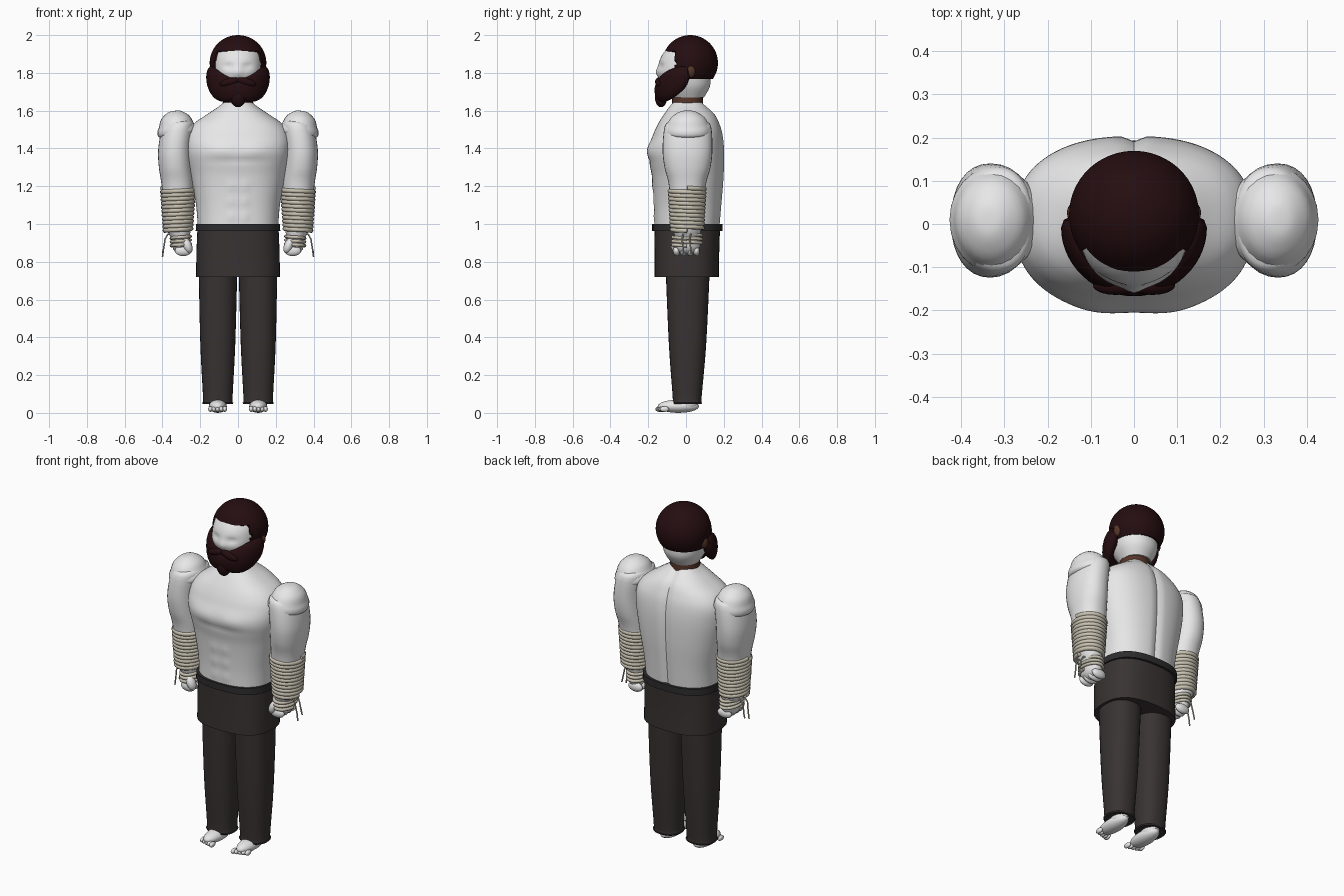
import bpy, bmesh, math
from mathutils import Vector, Matrix

cube = bpy.data.objects.get("Cube")
if cube:
    bpy.data.objects.remove(cube, do_unlink=True)


def material(name, r, g, b):
    m = bpy.data.materials.new(name)
    m.use_nodes = True
    m.diffuse_color = (r, g, b, 1)
    bsdf = m.node_tree.nodes["Principled BSDF"]
    bsdf.inputs["Base Color"].default_value = (r, g, b, 1)
    bsdf.inputs["Roughness"].default_value = 0.8
    return m


SKIN = material("pale skin", 0.8, 0.8, 0.8)
HAIR = material("dark brown hair", 0.018, 0.004, 0.005)
CLOTH = material("charcoal cloth", 0.041, 0.033, 0.033)
BELT = material("belt cloth", 0.026, 0.025, 0.027)
ROPE = material("cream rope", 0.58, 0.54, 0.44)
BROWN = material("brown skin", 0.09, 0.035, 0.021)


def finish(name, bm, mat, angle=40):
    bmesh.ops.recalc_face_normals(bm, faces=bm.faces)
    mesh = bpy.data.meshes.new(name)
    bm.to_mesh(mesh)
    bm.free()
    mesh.materials.append(mat)
    ob = bpy.data.objects.new(name, mesh)
    bpy.context.collection.objects.link(ob)
    bpy.ops.object.select_all(action='DESELECT')
    ob.select_set(True)
    bpy.context.view_layer.objects.active = ob
    bpy.ops.object.shade_smooth_by_angle(angle=math.radians(angle))
    return ob


def skin_rings(name, rings, mat):
    """Bridge closed rings of points and cap both ends."""
    bm = bmesh.new()
    rows = [[bm.verts.new(p) for p in ring] for ring in rings]
    n = len(rows[0])
    for a, b in zip(rows, rows[1:]):
        for i in range(n):
            j = (i + 1) % n
            bm.faces.new((a[i], a[j], b[j], b[i]))
    bm.faces.new(rows[0])
    bm.faces.new(rows[-1])
    return finish(name, bm, mat)


def smooth_sections(keys, steps):
    """Catmull-Rom interpolation of section tuples."""
    pts = [Vector(k) for k in keys]
    out = []
    for i in range(len(pts) - 1):
        p0, p1, p2, p3 = pts[max(i - 1, 0)], pts[i], pts[i + 1], pts[min(i + 2, len(pts) - 1)]
        for s in range(steps):
            t = s / steps
            out.append(p1 + (p2 - p0) * (t / 2) + (p0 * 2 - p1 * 5 + p2 * 4 - p3) * (t * t / 2)
                       + (p1 * 3 - p0 - p2 * 3 + p3) * (t ** 3 / 2))
    return out + [pts[-1]]


def spow(v, e):
    return math.copysign(abs(v) ** e, v)


def loft(name, keys, mat, power=2.0, sides=32, steps=4, shape=None):
    """Sections are (z, centre x, centre y, radius x, radius y)."""
    rings = []
    for z, cx, cy, rx, ry in smooth_sections(keys, steps):
        ring = []
        for i in range(sides):
            a = math.tau * i / sides
            p = Vector((cx + rx * spow(math.cos(a), 2 / power), cy + ry * spow(math.sin(a), 2 / power), z))
            if shape:
                shape(p)
            ring.append(p)
        rings.append(ring)
    return skin_rings(name, rings, mat)


def ball(name, centre, radii, mat, seg=20, tilt=0.0, shape=None):
    bm = bmesh.new()
    mtx = Matrix.Translation(centre) @ Matrix.Rotation(tilt, 4, 'Y') @ Matrix.Diagonal((*radii, 1))
    bmesh.ops.create_uvsphere(bm, u_segments=seg, v_segments=seg // 2, radius=1, matrix=mtx)
    if shape:
        for v in bm.verts:
            shape(v.co)
    return finish(name, bm, mat, 60)


def cord(name, points, radius, mat):
    curve = bpy.data.curves.new(name, 'CURVE')
    curve.dimensions = '3D'
    curve.bevel_depth = radius
    curve.bevel_resolution = 2
    curve.use_fill_caps = True
    spline = curve.splines.new('POLY')
    spline.points.add(len(points) - 1)
    for sp, p in zip(spline.points, points):
        sp.co = (*p, 1)
    curve.materials.append(mat)
    ob = bpy.data.objects.new(name, curve)
    bpy.context.collection.objects.link(ob)


def bump(v, centre, width):
    return math.exp(-((v - centre) / width) ** 2)


# Torso with chest, stomach muscles and a spine groove
def muscles(p):
    if p.y > 0:
        p.y -= 0.012 * bump(p.x, 0, 0.018) * min(1, p.y / 0.1)
    elif p.y < -0.08:
        p.y -= 0.007 * bump(abs(p.x), 0.09, 0.075) * bump(p.z, 1.39, 0.04)
        p.y += 0.005 * bump(p.z, 1.335, 0.015) * bump(p.x, 0, 0.15)
        for z in (1.04, 1.12, 1.2):
            p.y -= 0.006 * bump(abs(p.x), 0.035, 0.022) * bump(p.z, z, 0.027)


loft("torso", [(0.97, 0, 0.005, 0.212, 0.172), (1.1, 0, 0.01, 0.222, 0.178), (1.25, 0, 0.01, 0.25, 0.19),
               (1.38, 0, 0, 0.275, 0.203), (1.47, 0, 0.01, 0.272, 0.185), (1.53, 0, 0.015, 0.235, 0.163),
               (1.58, 0, 0.018, 0.165, 0.135), (1.62, 0, 0.012, 0.105, 0.1), (1.645, 0, 0.008, 0.075, 0.076)],
     SKIN, power=2.4, sides=96, steps=8, shape=muscles)

# Waist clothing
loft("waistband", [(0.962, 0, 0.007, 0.224, 0.186), (1.0, 0, 0.007, 0.222, 0.186)], BELT, 2.6, 48, 1)
loft("waist_wrap", [(0.72, 0, 0.005, 0.222, 0.171), (0.85, 0, 0.005, 0.22, 0.171),
                    (0.97, 0, 0.006, 0.215, 0.174)], CLOTH, 2.6, 48)

# Head, ears and neck
loft("neck", [(1.62, 0, 0.008, 0.082, 0.082), (1.695, 0, 0.008, 0.078, 0.08)], BROWN, steps=1)


def face(p):
    if p.y < -0.05:
        p.y += 0.012 * bump(p.z, 1.835, 0.016) * bump(abs(p.x), 0.05, 0.03)
        p.y -= 0.010 * bump(p.z, 1.80, 0.025) * bump(p.x, 0, 0.02)


loft("head", [(1.67, 0, 0.01, 0.08, 0.085), (1.73, 0, 0.005, 0.112, 0.122), (1.8, 0, -0.01, 0.125, 0.14),
              (1.87, 0, 0.0, 0.125, 0.138), (1.92, 0, 0.012, 0.112, 0.12), (1.96, 0, 0.02, 0.08, 0.085),
              (1.98, 0, 0.02, 0.03, 0.03)], SKIN, 2.1, 64, 6, face)


# Hair cap, tucked under the scalp in front of the hairline
def hairline(p):
    c = Vector((0, 0.022, 1.855))
    if (p.y < -0.062 and p.z < 1.912) or p.z < 1.765:
        p[:] = c + (p - c) * 0.72


ball("hair", (0, 0.022, 1.853), (0.15, 0.147, 0.147), HAIR, 72, shape=hairline)

# Beard swept round the jaw from ear to ear
rings = []
for k in range(33):
    f = abs(k - 16) / 16
    a = math.radians(102) * (k - 16) / 16
    out = Vector((math.sin(a), -math.cos(a), 0))
    mid = Vector((0.138 * math.sin(a), -0.13 * math.cos(a) - 0.006, 1.708 + 0.085 * f ** 1.6))
    end = math.sqrt(max(0.03, 1 - (max(0, f - 0.85) / 0.15) ** 2))
    tall = (0.05 + 0.03 * math.sin(math.pi * f)) * end
    rings.append([mid + out * 0.031 * end * math.cos(t) + Vector((0, 0, tall * math.sin(t)))
                  for t in [math.tau * i / 20 for i in range(20)]])
skin_rings("beard", rings, HAIR)
ball("beard_tip", (0, -0.132, 1.672), (0.042, 0.033, 0.054), HAIR)

SIDES = (("left", 1), ("right", -1))
for side, s in SIDES:
    ball(side + "_ear", (s * 0.137, 0.026, 1.81), (0.018, 0.024, 0.035), BROWN)
    ball(side + "_moustache", (s * 0.042, -0.142, 1.752), (0.055, 0.022, 0.021), HAIR, tilt=s * 0.25)

    # Leg with a slightly flared cuff
    loft(side + "_trouser_leg", [(0.055, s * 0.107, 0.006, 0.084, 0.08), (0.075, s * 0.107, 0.006, 0.078, 0.076),
                                 (0.35, s * 0.107, 0.008, 0.092, 0.098), (0.72, s * 0.106, 0.009, 0.101, 0.115),
                                 (0.9, s * 0.105, 0.009, 0.1, 0.12)], CLOTH, 2.3, 32)

    # Bare foot and toes
    ball(side + "_foot", (s * 0.107, -0.04, 0.035), (0.048, 0.11, 0.035), SKIN)
    ball(side + "_ankle", (s * 0.107, 0.005, 0.05), (0.045, 0.06, 0.045), SKIN)
    for i in range(5):
        ball(f"{side}_toe_{i + 1}", (s * (0.07 + 0.019 * i), -0.138 + 0.006 * i, 0.02),
             (0.012, 0.025, 0.015), SKIN, 12)

    # Arm and shoulder cap
    loft(side + "_arm", [(1.545, s * 0.3, 0.01, 0.05, 0.09), (1.52, s * 0.315, 0.01, 0.082, 0.122),
                         (1.4, s * 0.333, 0.008, 0.089, 0.132), (1.3, s * 0.331, 0.008, 0.088, 0.122),
                         (1.2, s * 0.32, 0.007, 0.084, 0.097), (1.0, s * 0.316, 0.006, 0.07, 0.08),
                         (0.92, s * 0.305, 0.005, 0.045, 0.06)], SKIN, 2.2)
    cap = loft(side + "_shoulder_cap", [(-0.05, 0, 0, 0.075, 0.09), (-0.035, 0, 0, 0.102, 0.12),
                                        (-0.01, 0, 0, 0.104, 0.122), (0.015, 0, 0, 0.092, 0.112),
                                        (0.055, 0, 0, 0.075, 0.088), (0.085, 0, 0, 0.035, 0.042),
                                        (0.09, 0, 0, 0.004, 0.004)], SKIN, 2, 24, 3)
    cap.location = (s * 0.325, 0.01, 1.51)
    cap.rotation_euler.y = s * 0.14

    # Rope coils on the forearm and hand
    for name, top, low, turns, cx, r1, r0 in (("forearm_rope", 1.19, 0.965, 11, 0.318, (0.084, 0.092), (0.069, 0.08)),
                                              ("hand_rope", 0.945, 0.885, 3, 0.303, (0.05, 0.076), (0.05, 0.076))):
        pts = []
        for i in range(turns * 24 + 1):
            t = i / (turns * 24)
            a = i * math.tau / 24
            rx, ry = [p + (q - p) * t for p, q in zip(r1, r0)]
            pts.append((s * (cx + rx * math.cos(a)), 0.006 + ry * math.sin(a), top + (low - top) * t))
        cord(f"{side}_{name}", pts, 0.0125 if turns > 5 else 0.009, ROPE)

    # Loose rope ends
    for k, y in enumerate((-0.015, 0.025)):
        cord(f"{side}_rope_end_{k + 1}", [(s * 0.34, y, 0.95), (s * 0.372, y, 0.945), (s * 0.386, y - 0.005, 0.92),
                                          (s * 0.394, y, 0.87), (s * 0.4, y, 0.825 + 0.02 * k)], 0.004, ROPE)

    # Fist
    ball(side + "_palm", (s * 0.302, 0.004, 0.9), (0.05, 0.074, 0.06), SKIN)
    ball(side + "_thumb", (s * 0.268, -0.052, 0.885), (0.024, 0.028, 0.042), SKIN, tilt=s * 0.4)
    for i in range(4):
        ball(f"{side}_finger_{i + 1}", (s * 0.29, -0.05 + 0.035 * i, 0.858), (0.046, 0.019, 0.028), SKIN, 14)
